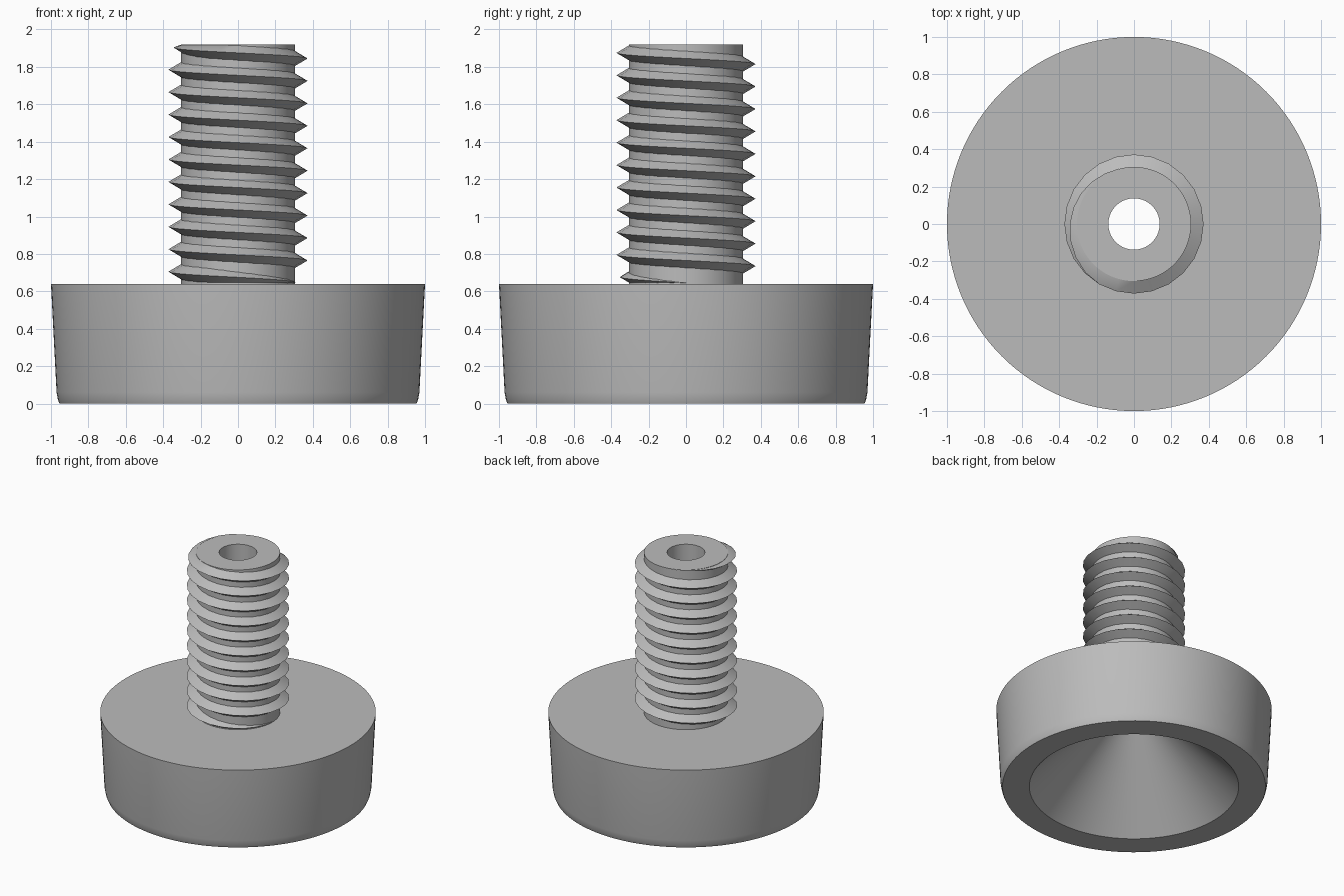
import bpy
import bmesh
from math import pi, sin, cos

cube = bpy.data.objects.get("Cube")
if cube:
    bpy.data.objects.remove(cube, do_unlink=True)

# Single plain grey
grey = bpy.data.materials.new("matte_grey")
grey.use_nodes = True
grey.diffuse_color = (0.5, 0.5, 0.5, 1)
grey.node_tree.nodes["Principled BSDF"].inputs["Base Color"].default_value = (0.5, 0.5, 0.5, 1)


def finish(name, bm, angle):
    bmesh.ops.recalc_face_normals(bm, faces=bm.faces)
    mesh = bpy.data.meshes.new(name)
    bm.to_mesh(mesh)
    bm.free()
    mesh.materials.append(grey)
    obj = bpy.data.objects.new(name, mesh)
    bpy.context.collection.objects.link(obj)
    bpy.ops.object.select_all(action="DESELECT")
    obj.select_set(True)
    bpy.context.view_layer.objects.active = obj
    bpy.ops.object.shade_smooth_by_angle(angle=angle)
    return obj


def skin(bm, rings, closed):
    """Join neighbouring rings of vertices with quads."""
    count = len(rings)
    for i in range(count if closed else count - 1):
        a, b = rings[i], rings[(i + 1) % count]
        for j in range(len(a)):
            k = (j + 1) % len(a)
            bm.faces.new((a[j], a[k], b[k], b[j]))


def lathe(name, profile, segments=128):
    bm = bmesh.new()
    rings = []
    for i in range(segments):
        t = 2 * pi * i / segments
        rings.append([bm.verts.new((r * cos(t), r * sin(t), z)) for r, z in profile])
    skin(bm, rings, True)
    return finish(name, bm, 0.5)


BASE_TOP, TOP = 0.64, 1.92
CORE, CREST, BORE = 0.305, 0.372, 0.137

# Foot, hollow cone underneath, plain stem and bore, as one turned solid
lathe("foot_and_stem", [
    (0.76, 0), (0.955, 0), (0.963, 0.02), (0.97, 0.06), (1.0, BASE_TOP),
    (CORE, BASE_TOP), (CORE, TOP), (BORE, TOP), (BORE, 0.62)])


# Left-handed helical thread with a triangular section, fading at both ends
def thread(name, turns=10.7, pitch=0.12, start=0.645, half=0.04, steps=24):
    bm = bmesh.new()
    rings = []
    total = round(turns * steps)
    for i in range(total + 1):
        u = i / steps
        fade = max(0.03, min(1, u / 0.35, (turns - u) / 0.35))
        z, t = start + pitch * u, -2 * pi * u
        section = [(CORE - 0.01, half * fade), (CORE, half * fade),
                   (CORE + (CREST - CORE) * fade, 0),
                   (CORE, -half * fade), (CORE - 0.01, -half * fade)]
        rings.append([bm.verts.new((r * cos(t), r * sin(t), min(z + dz, TOP - 0.002)))
                      for r, dz in section])
    skin(bm, rings, False)
    for end in (rings[0], rings[-1]):
        bm.faces.new(end)
    return finish(name, bm, 0.5)


thread("screw_thread")
